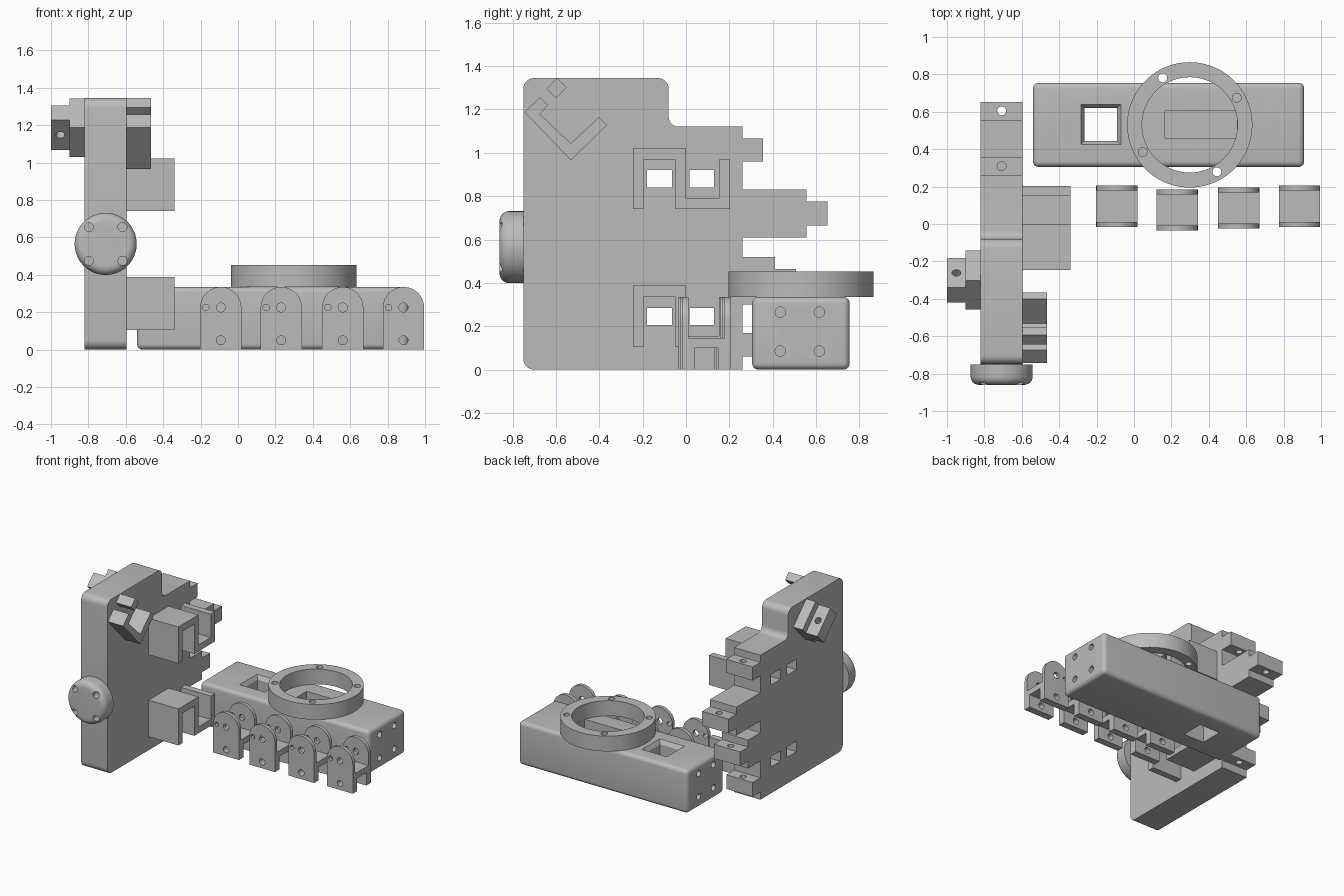
import bpy, bmesh, math

if "Cube" in bpy.data.objects:
    bpy.data.objects.remove(bpy.data.objects["Cube"])

grey = bpy.data.materials.new("plastic_grey")
grey.diffuse_color = (0.5, 0.5, 0.5, 1)
grey.use_nodes = True
grey.node_tree.nodes["Principled BSDF"].inputs["Base Color"].default_value = grey.diffuse_color


def place(axis, p, q, t):
    return {'x': (t, p, q), 'y': (p, t, q), 'z': (p, q, t)}[axis]


def prism(name, pts, axis, a, b):
    """Extrude a 2D outline along an axis from a to b."""
    bm = bmesh.new()
    lo = [bm.verts.new(place(axis, p, q, a)) for p, q in pts]
    hi = [bm.verts.new(place(axis, p, q, b)) for p, q in pts]
    bm.faces.new(lo)
    bm.faces.new(hi[::-1])
    for i in range(len(pts)):
        j = (i + 1) % len(pts)
        bm.faces.new((lo[i], hi[i], hi[j], lo[j]))
    bmesh.ops.recalc_face_normals(bm, faces=bm.faces)
    me = bpy.data.meshes.new(name)
    bm.to_mesh(me)
    bm.free()
    ob = bpy.data.objects.new(name, me)
    me.materials.append(grey)
    bpy.context.collection.objects.link(ob)
    return ob


def box(name, x0, x1, y0, y1, z0, z1):
    return prism(name, [(x0, y0), (x1, y0), (x1, y1), (x0, y1)], 'z', z0, z1)


def circle(p, q, r, n=32, start=0.0, sweep=2 * math.pi):
    full = abs(sweep) > 6.28
    return [(p + r * math.cos(start + sweep * i / (n if full else n - 1)),
             q + r * math.sin(start + sweep * i / (n if full else n - 1))) for i in range(n)]


def rod(axis, p, q, a, b, r=0.024, n=20):
    return prism("cutter", circle(p, q, r, n), axis, a, b)


def activate(ob):
    bpy.ops.object.select_all(action='DESELECT')
    ob.select_set(True)
    bpy.context.view_layer.objects.active = ob


def cut(ob, cutters):
    activate(ob)
    for c in cutters:
        m = ob.modifiers.new("cut", 'BOOLEAN')
        m.operation, m.solver, m.object = 'DIFFERENCE', 'EXACT', c
        bpy.ops.object.modifier_apply(modifier=m.name)
        bpy.data.objects.remove(c)
    return ob


def bevel(ob, width, seg=5):
    activate(ob)
    m = ob.modifiers.new("round", 'BEVEL')
    m.width, m.segments, m.limit_method = width, seg, 'ANGLE'
    m.angle_limit = math.radians(40)
    bpy.ops.object.modifier_apply(modifier=m.name)


def smooth(ob):
    activate(ob)
    bpy.ops.object.shade_smooth_by_angle(angle=math.radians(30))


X0, X1 = -0.82, -0.595      # thickness of the upright plate
XC = (X0 + X1) / 2
H = math.pi / 2

# upright plate: outline with joint tabs on its back edge
outline = [(0.26, 0), (0.26, 0.06), (0.355, 0.06), (0.355, 0.17), (0.26, 0.17)]
for zc, reach in ((0.41, 0.41), (0.72, 0.555)):
    outline += [(0.26, zc - 0.11), (reach, zc - 0.11), (reach, zc - 0.055), (reach + 0.097, zc - 0.055),
                (reach + 0.097, zc + 0.055), (reach, zc + 0.055), (reach, zc + 0.11), (0.26, zc + 0.11)]
outline += [(0.26, 0.96), (0.355, 0.96), (0.355, 1.065), (0.26, 1.065), (0.26, 1.12)]
outline += circle(-0.035, 1.165, 0.045, 7, -H, -H)
outline += circle(-0.13, 1.295, 0.05, 7, 0, H)
outline += circle(-0.70, 1.295, 0.05, 7, H, H)
outline += circle(-0.70, 0.05, 0.05, 7, 2 * H, H)
plate = prism("upright_plate", outline, 'x', X0, X1)
cutters = [rod('z', XC, y, a, b) for y, a, b in
           ((0.31, 0.02, 0.2), (0.46, 0.32, 0.49), (0.605, 0.63, 0.8), (0.31, 0.93, 1.09))]
for z in (0.205, 0.84):
    for y in (-0.18, 0.015):
        cutters.append(box("cutter", X0 - 0.1, X1 + 0.1, y, y + 0.115, z, z + 0.08))
smooth(cut(plate, cutters))

# S-shaped motor holders on the inner side
for name, z in (("lower_motor_holder", 0.105), ("upper_motor_holder", 0.74)):
    prism(name, [(-0.245, z), (-0.195, z), (-0.195, z + 0.23), (-0.05, z + 0.23), (-0.05, z),
                 (0.203, z), (0.203, z + 0.23), (0.153, z + 0.23), (0.153, z + 0.05), (0, z + 0.05),
                 (0, z + 0.283), (-0.245, z + 0.283)], 'x', X1, -0.34)

# tilted cradle and stop at the top of the inner side
prism("tilted_cradle", [(-0.744, 1.187), (-0.674, 1.256), (-0.637, 1.219), (-0.674, 1.178),
                        (-0.531, 1.043), (-0.402, 1.164), (-0.365, 1.127), (-0.531, 0.965)], 'x', X1, -0.465)
prism("cradle_stop", [(-0.594, 1.345), (-0.55, 1.301), (-0.6, 1.251), (-0.644, 1.295)], 'x', X1, -0.465)


def diamond(w, h):
    """Rectangle turned 45 degrees around the side joint."""
    c = math.sqrt(0.5)
    return [(-0.30 + c * (a - b), 1.186 + c * (a + b))
            for a, b in ((-w, -h), (w, -h), (w, h), (-w, h))]


# tilted joint on the outer side
prism("side_joint_base", diamond(0.11, 0.1125), 'x', -0.90, X0)
side_tab = prism("side_joint_tab", diamond(0.055, 0.1125), 'x', -1.0, -0.90)
hole = rod('z', 0, 0, -0.15, 0.15)
hole.location = (-0.95, -0.30, 1.186)
hole.rotation_euler = (-math.pi / 4, 0, 0)
bpy.context.view_layer.update()
smooth(cut(side_tab, [hole]))

# round front knob with four screw holes
knob = prism("front_knob", circle(XC, 0.565, 0.166, 48), 'y', -0.86, -0.75)
activate(knob)
bm = bmesh.new()
bm.from_mesh(knob.data)
rim = [e for e in bm.edges if all(v.co.y < -0.85 for v in e.verts)]
bmesh.ops.bevel(bm, geom=rim, offset=0.045, segments=6, profile=0.5, affect='EDGES')
bm.to_mesh(knob.data)
bm.free()
smooth(cut(knob, [rod('y', XC + sx * 0.09, 0.565 + sz * 0.09, -0.9, -0.80)
                  for sx in (-1, 1) for sz in (-1, 1)]))

# rounded base block with screw holes, square shaft and motor slot
base = box("base_block", -0.54, 0.91, 0.305, 0.755, 0, 0.335)
bevel(base, 0.03)
cutters = [rod('x', y, z, a, b) for y in (0.435, 0.615) for z in (0.085, 0.265)
           for a, b in ((-0.6, -0.44), (0.81, 1.0))]
cutters.append(box("cutter", -0.265, -0.09, 0.445, 0.62, -0.1, 0.5))
flare = box("cutter", -0.285, -0.07, 0.425, 0.64, 0.305, 0.336)
for v in flare.data.vertices:
    if v.co.z < 0.32:
        v.co.x += math.copysign(0.02, -0.1775 - v.co.x)
        v.co.y += math.copysign(0.02, 0.5325 - v.co.y)
cutters += [flare, box("cutter", 0.165, 0.55, 0.46, 0.605, 0.1, 0.5)]
smooth(cut(base, cutters))

# turntable ring
RX, RY = 0.298, 0.53
ring = prism("turntable_ring", circle(RX, RY, 0.335, 72), 'z', 0.335, 0.453)
cutters = [rod('z', RX, RY, 0.2, 0.6, 0.255, 72)]
for deg in (30, 120, 210, 300):
    t = math.radians(deg)
    cutters.append(rod('z', RX + 0.29 * math.cos(t), RY + 0.29 * math.sin(t), 0.2, 0.6))
smooth(cut(ring, cutters))

# four finger brackets: two rounded cheeks, a floor and thicker feet
for i, (x, y) in enumerate(((-0.092, 0.095), (0.231, 0.075), (0.56, 0.085), (0.885, 0.095))):
    arch = [(x - 0.11, 0), (x + 0.11, 0)] + circle(x, 0.225, 0.11, 21, 0, math.pi)
    body = prism(f"finger_bracket_{i + 1}", arch, 'y', y - 0.11, y + 0.11)
    cutters = [box("cutter", x - 0.2, x + 0.2, y - 0.083, y + 0.083, 0.145, 0.5),
               box("cutter", x - 0.2, x + 0.2, y - 0.056, y + 0.056, -0.1, 0.1)]
    cutters += [rod('y', x + dx, z, y - 0.3, y + 0.3, r)
                for dx, z, r in ((0, 0.05, 0.024), (0, 0.225, 0.024), (-0.08, 0.225, 0.017))]
    smooth(cut(body, cutters))
